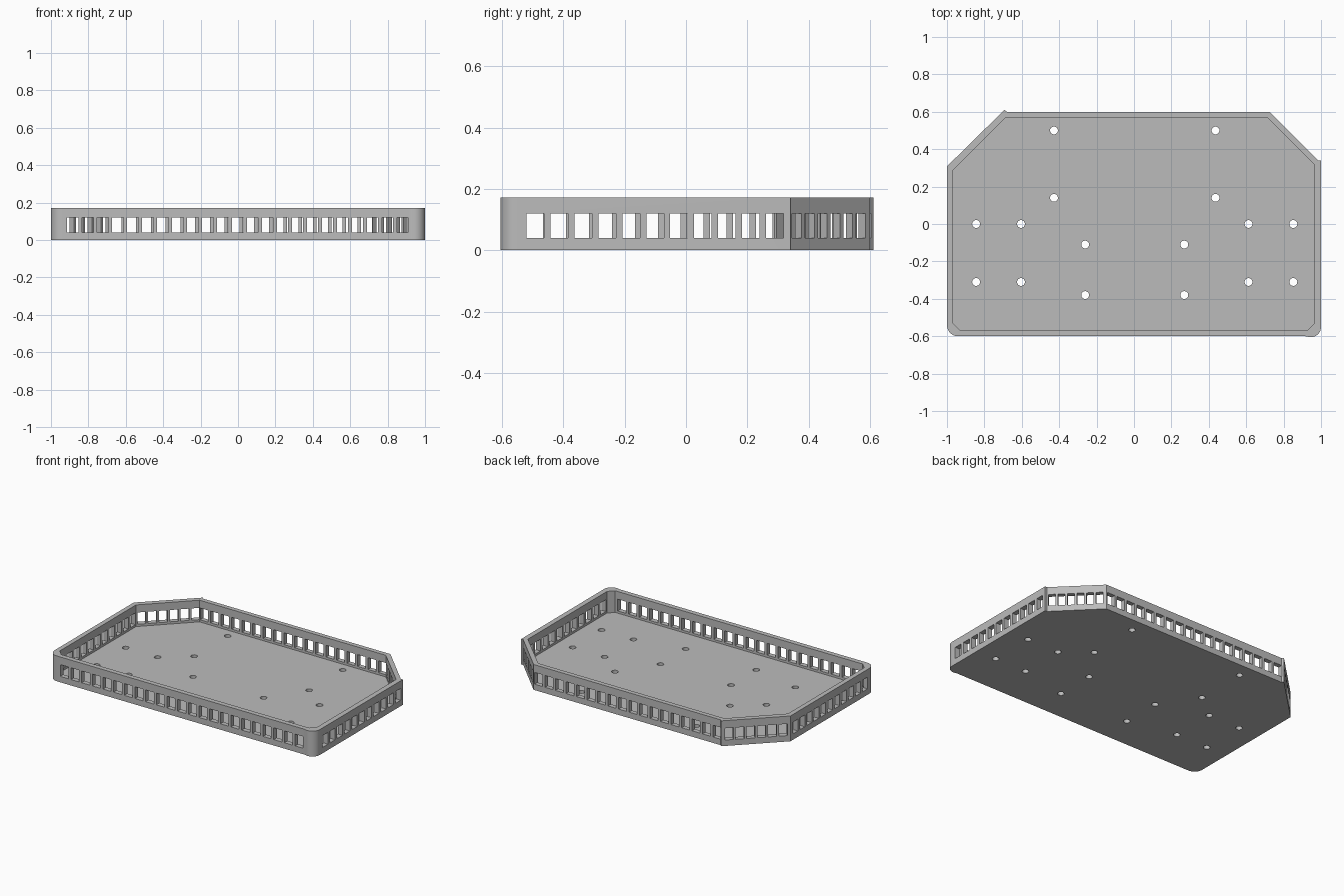
import bpy, bmesh, math
from mathutils import Vector, Matrix

cube = bpy.data.objects.get("Cube")
if cube:
    bpy.data.objects.remove(cube, do_unlink=True)

HEIGHT, FLOOR = 0.172, 0.025
WIN_Z0, WIN_Z1 = 0.04, 0.12

grey = bpy.data.materials.new("light grey plastic")
grey.use_nodes = True
grey.diffuse_color = (0.5, 0.5, 0.5, 1)
grey.node_tree.nodes["Principled BSDF"].inputs["Base Color"].default_value = (0.5, 0.5, 0.5, 1)


def finish(name, bm):
    bmesh.ops.recalc_face_normals(bm, faces=bm.faces)
    mesh = bpy.data.meshes.new(name)
    bm.to_mesh(mesh)
    bm.free()
    mesh.materials.append(grey)
    obj = bpy.data.objects.new(name, mesh)
    bpy.context.collection.objects.link(obj)
    return obj


def prism(name, pts, z0, z1):
    bm = bmesh.new()
    face = bm.faces.new([bm.verts.new((x, y, z0)) for x, y in pts])
    top = bmesh.ops.extrude_face_region(bm, geom=[face])["geom"]
    bmesh.ops.translate(bm, vec=(0, 0, z1 - z0),
                        verts=[v for v in top if isinstance(v, bmesh.types.BMVert)])
    return finish(name, bm)


def arc(cx, cy, r, a0, a1, n=10):
    return [(cx + r * math.cos(math.radians(a0 + (a1 - a0) * i / n)),
             cy + r * math.sin(math.radians(a0 + (a1 - a0) * i / n))) for i in range(n + 1)]


def cut(target, cutter):
    cutter.hide_render = True
    mod = target.modifiers.new("cut", 'BOOLEAN')
    mod.operation, mod.solver, mod.object = 'DIFFERENCE', 'EXACT', cutter
    mod.use_self = True
    bpy.context.view_layer.objects.active = target
    bpy.ops.object.modifier_apply(modifier=mod.name)
    bpy.data.objects.remove(cutter, do_unlink=True)


# Tray body: rounded front corners, clipped back corners
outer = (arc(-0.94, -0.54, 0.06, 180, 270) + [(0.915, -0.6)]
         + arc(0.945, -0.55, 0.055, 250, 360)
         + [(1, 0.34), (0.985, 0.34), (0.725, 0.6), (-0.68, 0.6), (-0.692, 0.611), (-1, 0.308)])
inner = [(-0.968, -0.53), (-0.93, -0.567), (0.93, -0.567), (0.965, -0.53),
         (0.965, 0.318), (0.712, 0.569), (-0.687, 0.569), (-0.968, 0.288)]
tray = prism("tray_body", outer, 0, HEIGHT)
cut(tray, prism("pocket_cutter", inner, FLOOR, HEIGHT + 0.1))

# Window rows along each wall: start, end, count, gap between windows
bm = bmesh.new()
rows = [((-0.915, -0.584), (0.91, -0.584), 23, 0.019),
        ((-0.683, 0.584), (0.717, 0.584), 18, 0.019),
        ((0.982, -0.52), (0.982, 0.318), 11, 0.021),
        ((-0.984, -0.52), (-0.984, 0.282), 11, 0.021),
        ((-0.975, 0.308), (-0.697, 0.583), 6, 0.014),
        ((0.729, 0.574), (0.968, 0.336), 6, 0.016)]
for a, b, count, gap in rows:
    a, b = Vector(a), Vector(b)
    along = (b - a).normalized()
    width = ((b - a).length - gap * (count - 1)) / count
    turn = Matrix.Rotation(math.atan2(along.y, along.x), 4, 'Z')
    for i in range(count):
        c = a + along * (width / 2 + i * (width + gap))
        place = Matrix.Translation((c.x, c.y, (WIN_Z0 + WIN_Z1) / 2))
        bmesh.ops.create_cube(bm, size=1, matrix=place @ turn @ Matrix.Diagonal(
            (width, 0.07, WIN_Z1 - WIN_Z0, 1)))
cut(tray, finish("window_cutter", bm))

# Round mounting holes through the floor, mirrored left and right
bm = bmesh.new()
for x, y in [(0.432, 0.5), (0.432, 0.14), (0.848, 0), (0.608, 0),
             (0.848, -0.31), (0.608, -0.31), (0.265, -0.11), (0.265, -0.38)]:
    for side in (-1, 1):
        bmesh.ops.create_cone(bm, cap_ends=True, segments=24, radius1=0.021, radius2=0.021,
                              depth=0.1, matrix=Matrix.Translation((0.004 + side * x, y, 0.01)))
cut(tray, finish("hole_cutter", bm))

# Smooth only the rounded corners and holes
bpy.ops.object.select_all(action='DESELECT')
tray.select_set(True)
bpy.context.view_layer.objects.active = tray
bpy.ops.object.shade_smooth_by_angle(angle=math.radians(25))
